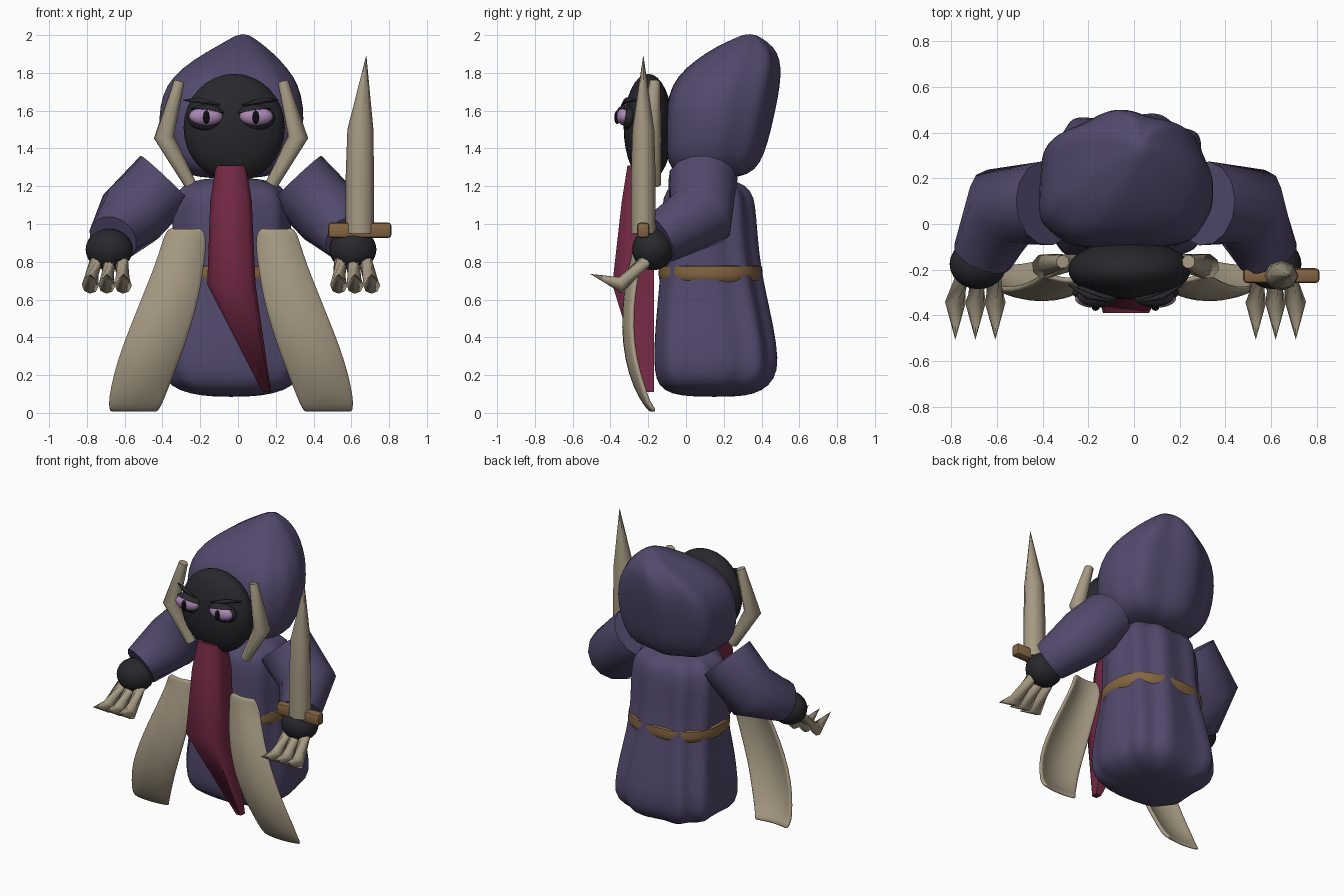
import bpy, bmesh, math
from mathutils import Vector

if "Cube" in bpy.data.objects:
    bpy.data.objects.remove(bpy.data.objects["Cube"])

CX = -0.037  # the figure's symmetry plane


def material(name, rgb):
    m = bpy.data.materials.new(name)
    m.diffuse_color = (*rgb, 1)
    m.use_nodes = True
    m.node_tree.nodes["Principled BSDF"].inputs["Base Color"].default_value = m.diffuse_color
    return m


PURPLE = material("purple cloth", (0.085, 0.067, 0.15))
DARK = material("charcoal skin", (0.021, 0.021, 0.026))
BONE = material("bone", (0.38, 0.32, 0.225))
RED = material("crimson", (0.175, 0.022, 0.058))
BROWN = material("brown leather", (0.23, 0.13, 0.055))
PINK = material("lilac eye", (0.42, 0.25, 0.47))
BLACK = material("black pupil", (0.004, 0.004, 0.005))


def finish(name, bm, mat, angle=40):
    bmesh.ops.recalc_face_normals(bm, faces=bm.faces)
    me = bpy.data.meshes.new(name)
    bm.to_mesh(me)
    bm.free()
    me.materials.append(mat)
    me.shade_smooth()
    me.set_sharp_from_angle(angle=math.radians(angle))
    ob = bpy.data.objects.new(name, me)
    ob.location.x = CX
    bpy.context.collection.objects.link(ob)
    return ob


def subsurf(ob):
    sub = ob.modifiers.new("soften", "SUBSURF")
    sub.levels = sub.render_levels = 1


def loft(name, rings, mat, angle=40, cap=True):
    """Skin a list of closed rings of points."""
    bm = bmesh.new()
    vs = [[bm.verts.new(p) for p in r] for r in rings]
    n = len(vs[0])
    for a, b in zip(vs, vs[1:]):
        for i in range(n):
            j = (i + 1) % n
            bm.faces.new((a[i], a[j], b[j], b[i]))
    if cap:
        bm.faces.new(vs[0][::-1])
        bm.faces.new(vs[-1])
    bmesh.ops.remove_doubles(bm, verts=bm.verts, dist=1e-5)
    return finish(name, bm, mat, angle)


def tube(name, path, radii, sides, mat, angle=40):
    """Round tube along a path, rings square to the path."""
    pts = [Vector(p) for p in path]
    rings = []
    for i, (p, r) in enumerate(zip(pts, radii)):
        d = Vector()
        if i:
            d += (p - pts[i - 1]).normalized()
        if i < len(pts) - 1:
            d += (pts[i + 1] - p).normalized()
        d.normalize()
        u = d.cross(Vector((0.3, 1, 0.2))).normalized()
        v = d.cross(u)
        rings.append([p + r * (math.cos(t) * u + math.sin(t) * v)
                      for t in (2 * math.pi * k / sides for k in range(sides))])
    return loft(name, rings, mat, angle)


def ball(name, c, r, mat, seg=24, cut=None):
    """Ellipsoid, optionally keeping only the side a plane points to."""
    bm = bmesh.new()
    bmesh.ops.create_uvsphere(bm, u_segments=seg, v_segments=seg // 2, radius=1)
    for v in bm.verts:
        v.co = Vector(v.co[k] * r[k] for k in range(3)) + Vector(c)
    if cut:
        bmesh.ops.bisect_plane(bm, geom=bm.verts[:] + bm.edges[:] + bm.faces[:],
                               plane_co=cut[0], plane_no=cut[1], clear_inner=True)
        bmesh.ops.holes_fill(bm, edges=[e for e in bm.edges if e.is_boundary])
    return finish(name, bm, mat)


def squared(q, e):
    return math.copysign(abs(q) ** e, q)


def cloth(name, profile, folds, n=72):
    """Draped form: rows of (z, x centre, half width, front y, back y, front and back squareness)."""
    rings = []
    for z, xc, hw, y0, y1, ef, eb in profile:
        ring = []
        for k in range(n):
            t = 2 * math.pi * k / n
            f = 1 + folds(t, z)
            e = ef if math.sin(t) < 0 else eb
            ring.append((xc + hw * f * squared(math.cos(t), e),
                         (y0 + y1) / 2 + (y1 - y0) / 2 * f * squared(math.sin(t), e), z))
        rings.append(ring)
    subsurf(loft(name, rings, PURPLE, 70))


# robe with vertical folds, deeper toward the back
cloth("robe", [(0.085, 0, 0.10, 0.03, 0.27, 0.9, 0.9), (0.10, 0, 0.22, -0.08, 0.36, 0.75, 0.8),
               (0.14, 0, 0.33, -0.145, 0.435, 0.62, 0.7), (0.22, 0, 0.368, -0.17, 0.485, 0.58, 0.66),
               (0.36, 0, 0.36, -0.17, 0.477, 0.58, 0.68), (0.55, 0, 0.335, -0.155, 0.44, 0.62, 0.75),
               (0.75, 0, 0.308, -0.135, 0.395, 0.75, 0.82), (0.95, 0, 0.315, -0.13, 0.375, 0.78, 0.85),
               (1.10, 0, 0.315, -0.13, 0.365, 0.8, 0.85), (1.18, 0, 0.29, -0.11, 0.345, 0.8, 0.85),
               (1.23, 0, 0.22, -0.04, 0.27, 0.85, 0.85), (1.245, 0, 0.08, 0.05, 0.17, 1, 1)],
      lambda t, z: (0.028 + 0.016 * math.sin(t)) * math.cos(9 * t + 0.4) - 0.012)

# hood, peaked at the back, broad uneven folds, wide squared front
cloth("hood", [(1.24, 0, 0.10, 0.05, 0.22, 1, 1), (1.26, 0, 0.25, -0.05, 0.33, 0.7, 0.9),
               (1.32, 0, 0.335, -0.10, 0.39, 0.6, 0.9), (1.43, -0.005, 0.375, -0.105, 0.43, 0.56, 0.92),
               (1.56, -0.002, 0.388, -0.105, 0.46, 0.56, 0.92), (1.68, -0.002, 0.372, -0.095, 0.485, 0.58, 0.92),
               (1.78, 0.005, 0.325, -0.05, 0.497, 0.65, 0.92), (1.87, 0.025, 0.23, 0.05, 0.495, 0.75, 0.92),
               (1.94, 0.05, 0.13, 0.16, 0.46, 0.9, 1), (1.985, 0.06, 0.06, 0.26, 0.40, 1, 1),
               (2.005, 0.065, 0.02, 0.31, 0.36, 1, 1)],
      lambda t, z: 0.042 * math.cos(7 * t + 0.716) * (0.55 + 0.45 * math.sin(t))
      + 0.012 * math.sin(3 * t + 4 * z) - 0.01)

# belt, showing between the folds
belt = [(0.95, 0.69), (1.0, 0.71), (1.015, 0.735), (1.0, 0.775), (0.95, 0.78), (0.95, 0.69)]
loft("belt", [[(0.324 * f * squared(math.cos(t), 0.8), 0.13 + 0.272 * f * squared(math.sin(t), 0.84), z)
               for t in (math.pi * k / 14 for k in range(28))] for f, z in belt], BROWN, 30, cap=False)

ball("head", (0.017, -0.20, 1.51), (0.268, 0.13, 0.285), DARK, 32)


# long tapering cloth strip hanging from the face
def strip_ring(z, cx, hw, y0, y1):
    return [(cx + hw * a, y0 + (y1 - y0) * b, z)
            for a, b in ((-0.78, 0), (0.78, 0), (1, 0.4), (0.95, 1), (-0.95, 1), (-1, 0.4))]


loft("red_strip", [strip_ring(*r) for r in ((1.31, 0, 0.08, -0.31, -0.18), (1.12, 0, 0.11, -0.34, -0.17),
                                            (0.68, 0.002, 0.128, -0.39, -0.17),
                                            (0.11, 0.19, 0.022, -0.215, -0.17))], RED, 75)

for side, s in (("left", -1), ("right", 1)):
    # wide sleeve with cut shoulder end
    tube(side + "_sleeve", [(s * 0.345, 0.09, 1.235), (s * 0.53, 0.075, 1.04), (s * 0.625, -0.14, 0.92)],
         (0.185, 0.187, 0.135), 14, PURPLE, 65)
    ball(side + "_hand", (s * 0.645, -0.175, 0.865), (0.125, 0.11, 0.11), DARK)
    # three bent claws
    for k, x in enumerate((0.57, 0.657, 0.745)):
        xb = 0.645 + (x - 0.657) * 0.75
        tube(f"{side}_claw_{k + 1}", [(s * xb, -0.21, 0.81), (s * x, -0.345, 0.675), (s * x, -0.505, 0.735)],
             (0.036, 0.045, 0.001), 8, BONE, 65)
    # bent horn beside the face
    tube(side + "_horn", [(s * 0.275, -0.165, 1.755), (s * 0.355, -0.185, 1.46), (s * 0.215, -0.165, 1.21)],
         (0.03, 0.056, 0.034), 8, BONE, 55)

    # curved bone plate: rows of (z, inner x, outer x, y), bowed across its width
    rows = [(0.975, 0.165, 0.32, -0.245), (0.955, 0.14, 0.345, -0.25), (0.90, 0.132, 0.362, -0.265),
            (0.78, 0.145, 0.40, -0.295), (0.62, 0.17, 0.465, -0.325), (0.45, 0.215, 0.535, -0.334),
            (0.28, 0.275, 0.60, -0.316), (0.14, 0.33, 0.635, -0.272), (0.05, 0.365, 0.65, -0.218),
            (0.006, 0.39, 0.64, -0.18)]
    bm = bmesh.new()
    grid = []
    for z, a, b, y in rows:
        bow = 0.05 if 0.1 < z < 0.95 else 0.02
        grid.append([bm.verts.new((s * (a + (b - a) * q), y + bow * (2 * q - 1) ** 2, z))
                     for q in (0, 0.06, 0.25, 0.5, 0.75, 0.94, 1)])
    for r0, r1 in zip(grid, grid[1:]):
        for i in range(6):
            bm.faces.new((r0[i], r0[i + 1], r1[i + 1], r1[i]))
    plate = finish(side + "_bone_plate", bm, BONE, 60)
    sol = plate.modifiers.new("thickness", "SOLIDIFY")
    sol.thickness, sol.offset = 0.025, 0
    subsurf(plate)

    # eye: dark socket, lilac ball, slit pupil, slanted upper lid and brow
    ex = s * 0.133
    ball(side + "_eye_socket", (ex, -0.30, 1.562), (0.10, 0.042, 0.066), DARK)
    ball(side + "_eye", (ex, -0.325, 1.57), (0.088, 0.042, 0.049), PINK)
    ball(side + "_pupil", (ex - s * 0.002, -0.364, 1.565), (0.017, 0.016, 0.036), BLACK, 16)
    ball(side + "_eyelid", (ex, -0.32, 1.577), (0.099, 0.05, 0.056), DARK, 24,
         ((ex, -0.33, 1.60), Vector((-s * 0.15, 0.2, 1))))
    tube(side + "_brow", [(s * 0.25, -0.265, 1.655), (s * 0.165, -0.315, 1.655), (s * 0.06, -0.34, 1.63)],
         (0.004, 0.016, 0.004), 6, DARK, 65)

# sword held upright in the right hand
SX, SY = 0.682, -0.226
blade = [(0.95, 0, 0.075, 0.066), (1.25, 0, 0.075, 0.065), (1.50, 0.003, 0.069, 0.058), (1.89, 0.034, 0.001, 0.001)]
loft("sword_blade", [[(SX + dx + hx * math.cos(t), SY + hy * math.sin(t), z)
                      for t in (math.pi * k / 4 for k in range(8))] for z, dx, hx, hy in blade], BONE, 55)
bm = bmesh.new()
bmesh.ops.create_cube(bm, size=1)
for v in bm.verts:
    v.co = Vector((SX + v.co.x * 0.335, SY + v.co.y * 0.065, 0.967 + v.co.z * 0.082))
bmesh.ops.bevel(bm, geom=bm.edges[:], offset=0.018, segments=2, affect='EDGES', profile=0.5)
finish("sword_guard", bm, BROWN, 35)
tube("sword_grip", [(SX, SY, 0.94), (SX - 0.01, -0.19, 0.80)], (0.03, 0.03), 8, BROWN)
